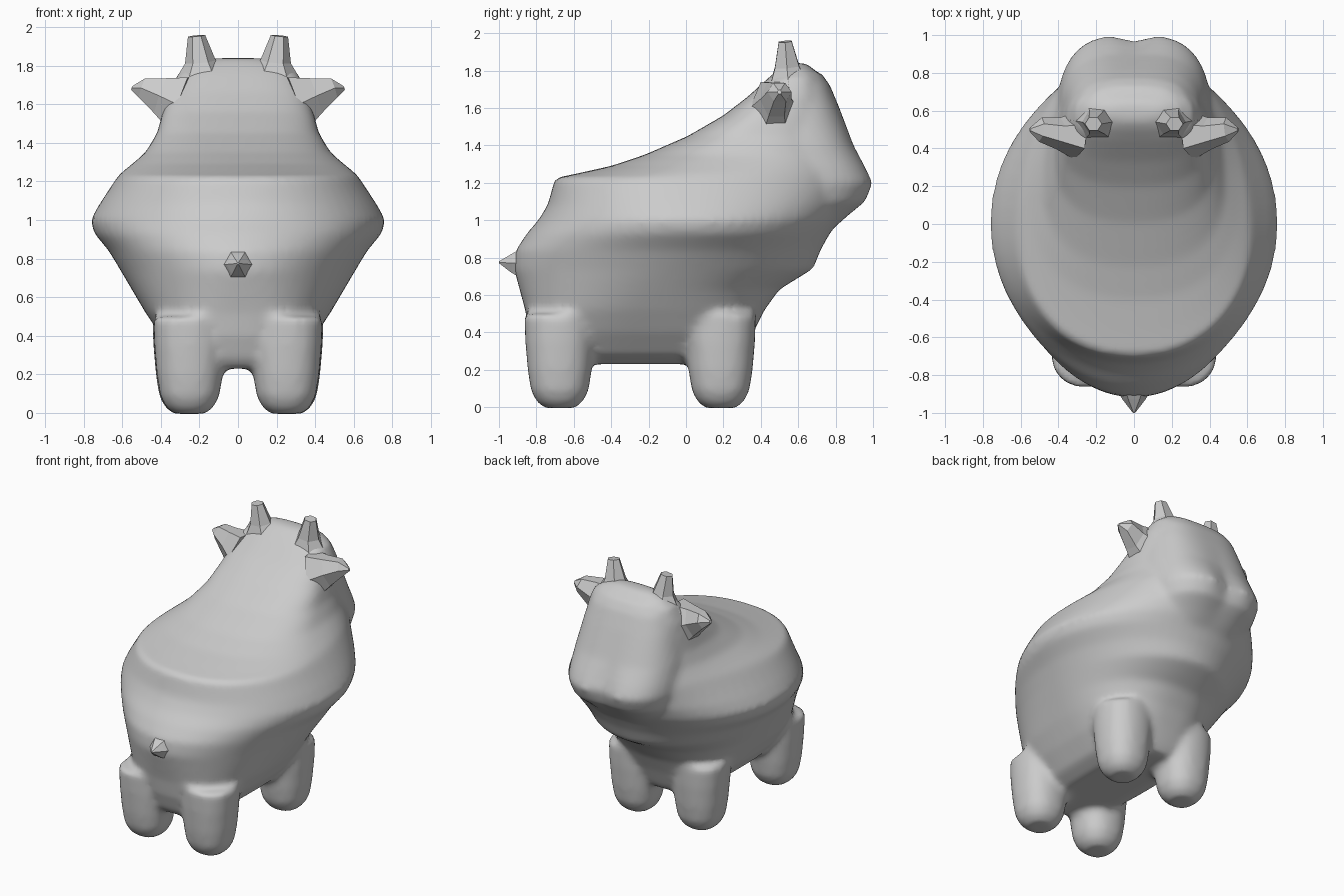
import bpy, bmesh
from math import cos, sin, pi, exp, copysign
from mathutils import Vector


def power(v, n):
    return copysign(abs(v) ** (2 / n), v)


def bridge(bm, rings):
    for a, b in zip(rings, rings[1:]):
        for i in range(len(a)):
            j = (i + 1) % len(a)
            bm.faces.new((a[i], a[j], b[j], b[i]))
    bm.faces.new(list(reversed(rings[0])))
    bm.faces.new(rings[-1])


def loft(bm, slices, sides=64, cx=0.0, dimple=0.0):
    """Stack horizontal slices: z, back y, front y, half width, y of widest, back/front squareness."""
    rings = []
    for z, yb, yf, w, yc, nb, nf in slices:
        ring = []
        for i in range(sides):
            t = 2 * pi * i / sides
            n, reach = (nf, yf - yc) if sin(t) >= 0 else (nb, yc - yb)
            x, y = w * power(cos(t), n), yc + reach * power(sin(t), n)
            if sin(t) > 0:
                y -= dimple * exp(-(x / 0.09) ** 2 - ((z - 1.2) / 0.15) ** 2)
            ring.append(bm.verts.new((cx + x, y, z)))
        rings.append(ring)
    bridge(bm, rings)


def finish(bm, name):
    bmesh.ops.recalc_face_normals(bm, faces=bm.faces[:])
    me = bpy.data.meshes.new(name)
    bm.to_mesh(me)
    bm.free()
    ob = bpy.data.objects.new(name, me)
    bpy.context.collection.objects.link(ob)
    return ob


def spike(name, stations, up, sides=6):
    """Faceted spike: stations are (centre, radius across, radius along up)."""
    bm = bmesh.new()
    axis = (Vector(stations[-1][0]) - Vector(stations[0][0])).normalized()
    side = axis.cross(Vector(up)).normalized()
    top = side.cross(axis)
    rings = []
    for c, ra, rb in stations:
        rings.append([bm.verts.new(Vector(c) + side * ra * cos(2 * pi * i / sides)
                                   + top * rb * sin(2 * pi * i / sides)) for i in range(sides)])
    bridge(bm, rings)
    return finish(bm, name)


# torso rising into the neck and back of the head
bm = bmesh.new()
loft(bm, [
    (0.23, -0.76, 0.28, 0.20, -0.2, 3, 3),
    (0.28, -0.80, 0.31, 0.30, -0.2, 3, 3),
    (0.40, -0.84, 0.36, 0.40, -0.2, 2.8, 2.8),
    (0.52, -0.86, 0.42, 0.48, -0.2, 2.5, 2.5),
    (0.63, -0.89, 0.50, 0.545, -0.15, 2.2, 2.2),
    (0.74, -0.92, 0.68, 0.61, -0.1, 2, 2),
    (0.84, -0.91, 0.72, 0.67, -0.05, 2, 2),
    (0.93, -0.85, 0.77, 0.745, 0, 2, 2),
    (1.00, -0.79, 0.82, 0.765, 0, 2, 2),
    (1.08, -0.74, 0.87, 0.72, 0, 2.1, 2),
    (1.225, -0.70, 0.93, 0.625, 0, 2.2, 2),
    (1.25, -0.58, 0.93, 0.60, 0.05, 2.2, 2),
    (1.29, -0.40, 0.91, 0.55, 0.12, 2.3, 2.1),
    (1.35, -0.22, 0.88, 0.48, 0.22, 2.4, 2.3),
    (1.45, 0.01, 0.84, 0.42, 0.35, 2.5, 2.5),
    (1.56, 0.20, 0.80, 0.39, 0.45, 2.6, 2.6),
    (1.66, 0.33, 0.76, 0.36, 0.52, 2.8, 2.8),
    (1.76, 0.44, 0.72, 0.31, 0.58, 2.8, 2.8),
    (1.81, 0.50, 0.68, 0.24, 0.60, 2.6, 2.6),
    (1.84, 0.55, 0.64, 0.14, 0.60, 2.4, 2.4)])

# blunt muzzle and face
loft(bm, [
    (0.93, 0.45, 0.76, 0.30, 0.5, 2.5, 2.5),
    (1.03, 0.35, 0.88, 0.36, 0.5, 2.5, 2.6),
    (1.10, 0.30, 0.97, 0.39, 0.5, 2.5, 2.8),
    (1.20, 0.30, 1.01, 0.41, 0.5, 2.5, 2.9),
    (1.28, 0.30, 0.97, 0.41, 0.5, 2.5, 2.9),
    (1.40, 0.32, 0.90, 0.40, 0.5, 2.5, 2.9),
    (1.60, 0.38, 0.82, 0.36, 0.5, 2.5, 2.9),
    (1.72, 0.45, 0.77, 0.31, 0.55, 2.5, 2.9),
    (1.79, 0.50, 0.72, 0.25, 0.60, 2.5, 2.8)], dimple=0.04)

# four stubby legs
for sx in (-1, 1):
    for y in (0.185, -0.675):
        loft(bm, [(z, y - r, y + r, r, y, 2.3, 2.3) for z, r in
                  ((-0.005, 0.08), (0.03, 0.125), (0.09, 0.155), (0.2, 0.172),
                   (0.35, 0.185), (0.5, 0.19))], 24, sx * (0.255 if y > 0 else 0.25))
body = finish(bm, "body")

# fuse into one soft skin
m = body.modifiers.new("fuse", 'REMESH')
m.mode = 'VOXEL'
m.voxel_size = 0.022
m.use_smooth_shade = True
s = body.modifiers.new("soften", 'SMOOTH')
s.factor = 0.5
s.iterations = 7

# faceted horns and ears
for sx, tag in ((-1, "left"), (1, "right")):
    spike("horn_" + tag, [((sx * 0.19, 0.55, 1.72), 0.15, 0.12),
                          ((sx * 0.195, 0.54, 1.82), 0.08, 0.075),
                          ((sx * 0.215, 0.53, 1.955), 0.045, 0.04)], (0, 1, 0))
    spike("ear_" + tag, [((sx * 0.30, 0.47, 1.60), 0.13, 0.17),
                         ((sx * 0.40, 0.48, 1.645), 0.085, 0.11),
                         ((sx * 0.495, 0.50, 1.685), 0.065, 0.06),
                         ((sx * 0.55, 0.50, 1.685), 0.012, 0.012)], (0, 0, 1))

# tail nub
spike("tail", [((0, -0.85, 0.77), 0.11, 0.11), ((0, -0.93, 0.77), 0.06, 0.06),
               ((0, -1.0, 0.775), 0.006, 0.006)], (0, 0, 1))
